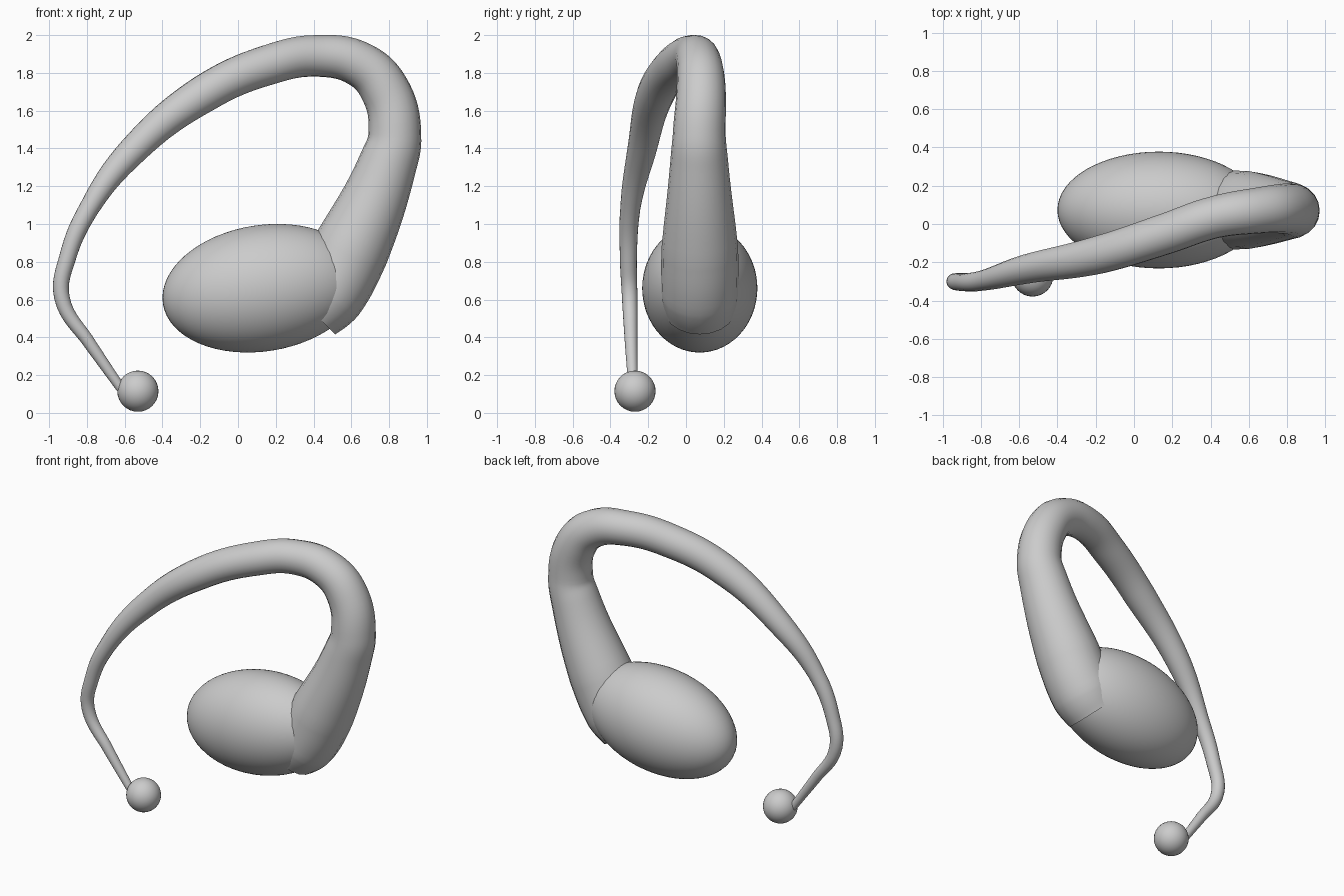
import bpy, math

if "Cube" in bpy.data.objects:
    bpy.data.objects.remove(bpy.data.objects["Cube"])


def ball(name, loc, scale, segs, rings, tilt=0.0):
    bpy.ops.mesh.primitive_uv_sphere_add(segments=segs, ring_count=rings, radius=1,
                                         location=loc, rotation=(0, tilt, 0))
    ob = bpy.context.object
    ob.name = name
    ob.scale = scale
    bpy.ops.object.shade_smooth()
    return ob


# egg-shaped main body, tilted slightly up to the right
ball("body", (0.13, 0.073, 0.66), (0.534, 0.305, 0.334), 64, 32, -0.158)

# small ball at the end of the stem
ball("tip_ball", (-0.53, -0.27, 0.115), (0.109, 0.109, 0.109), 32, 16)

# tapering stem: x, y, z, radius
path = [
    (0.38, 0.073, 0.55, 0.19),
    (0.47, 0.073, 0.64, 0.208),
    (0.60, 0.073, 0.87, 0.203),
    (0.79, 0.07, 1.31, 0.155),
    (0.83, 0.07, 1.47, 0.140),
    (0.775, 0.08, 1.715, 0.130),
    (0.645, 0.07, 1.845, 0.120),
    (0.42, 0.035, 1.89, 0.110),
    (0.17, -0.05, 1.845, 0.107),
    (-0.18, -0.16, 1.69, 0.100),
    (-0.56, -0.235, 1.385, 0.077),
    (-0.79, -0.295, 1.08, 0.053),
    (-0.90, -0.305, 0.83, 0.045),
    (-0.932, -0.298, 0.61, 0.041),
    (-0.78, -0.29, 0.36, 0.033),
    (-0.62, -0.28, 0.13, 0.025),
]
curve = bpy.data.curves.new("stem", 'CURVE')
curve.dimensions = '3D'
curve.resolution_u = 8
curve.bevel_depth = 1.0
curve.bevel_resolution = 8
curve.use_fill_caps = True
spline = curve.splines.new('BEZIER')
spline.bezier_points.add(len(path) - 1)
for i, (p, (x, y, z, r)) in enumerate(zip(spline.bezier_points, path)):
    p.co = (x, y, z)
    p.radius = r
    kind = 'VECTOR' if i >= len(path) - 2 else 'AUTO'
    p.handle_left_type = p.handle_right_type = kind
stem = bpy.data.objects.new("stem", curve)
bpy.context.collection.objects.link(stem)

# turn the stem into a smooth mesh
bpy.ops.object.select_all(action='DESELECT')
stem.select_set(True)
bpy.context.view_layer.objects.active = stem
bpy.ops.object.convert(target='MESH')
bpy.ops.object.shade_smooth_by_angle(angle=math.radians(50))
